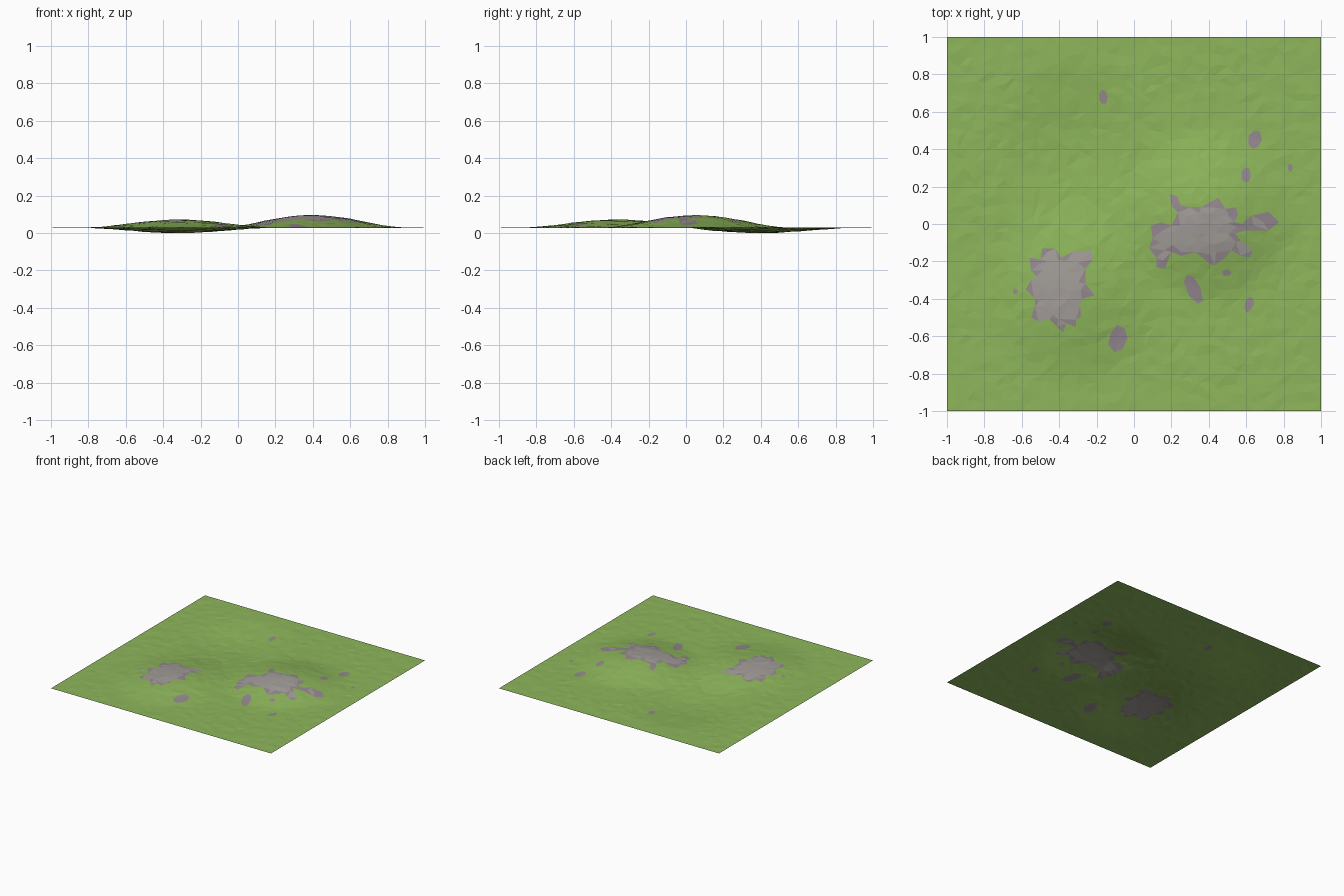
import bpy, math, random
from mathutils import Vector
from mathutils.geometry import delaunay_2d_cdt

if "Cube" in bpy.data.objects:
    bpy.data.objects.remove(bpy.data.objects["Cube"])

random.seed(4)

# Jagged outlines of the two large rock patches
west_rock = [(-.49, -.13), (-.42, -.13), (-.39, -.18), (-.33, -.15), (-.23, -.14), (-.22, -.19),
             (-.26, -.24), (-.26, -.32), (-.21, -.38), (-.28, -.40), (-.29, -.44), (-.28, -.49),
             (-.31, -.51), (-.31, -.55), (-.36, -.53), (-.38, -.58), (-.41, -.55), (-.45, -.51),
             (-.51, -.52), (-.55, -.50), (-.53, -.44), (-.53, -.40), (-.58, -.35), (-.55, -.30),
             (-.52, -.28), (-.55, -.25), (-.56, -.18), (-.50, -.19)]
east_rock = [(.19, .16), (.23, .15), (.25, .10), (.30, .09), (.36, .09), (.45, .14), (.49, .08),
             (.545, .09), (.555, .05), (.535, .01), (.58, 0), (.63, .045), (.72, .065),
             (.775, .01), (.72, -.035), (.60, -.035), (.54, -.05), (.57, -.09), (.635, -.14),
             (.62, -.18), (.57, -.17), (.52, -.14), (.49, -.18), (.43, -.22), (.40, -.21),
             (.33, -.15), (.25, -.17), (.20, -.15), (.165, -.24), (.12, -.23), (.12, -.18),
             (.08, -.13), (.10, -.08), (.09, -.01), (.145, .01), (.20, -.01), (.235, .06), (.20, .10)]

# Small loose patches: centre x, y, half width, half height, slant
small_rocks = [(-.165, .68, .025, .04, 0), (.645, .45, .037, .053, .1), (.60, .26, .026, .042, 0),
               (.835, .30, .013, .022, 0), (-.085, -.61, .05, .072, .1), (.32, -.35, .04, .078, -.4),
               (.495, -.26, .025, .02, 0), (.615, -.43, .025, .042, .2), (-.635, -.36, .014, .015, 0)]

# Hills and hollow: centre x, y, height, radius
mounds = [(.40, .05, .067, .5), (-.32, -.37, .043, .5), (-.32, .40, -.028, .5)]


def height(x, y):
    z = .03
    for cx, cy, h, r in mounds:
        z += h * max(0, 1 - ((x - cx) ** 2 + (y - cy) ** 2) / r ** 2) ** 2
    return z


def blob(cx, cy, rx, ry, slant, n=7):
    pts = []
    for i in range(n):
        a = math.tau * i / n
        k = random.uniform(.9, 1.1)
        dy = ry * k * math.sin(a)
        pts.append((cx + rx * k * math.cos(a) + slant * dy, cy + dy))
    return pts


def sides(loop):
    return zip(loop, loop[1:] + loop[:1])


def inside(x, y, loop):
    hit = False
    for (ax, ay), (bx, by) in sides(loop):
        if (ay > y) != (by > y) and x < ax + (y - ay) * (bx - ax) / (by - ay):
            hit = not hit
    return hit


def gap(x, y, loop):
    best = 9
    for a, b in sides(loop):
        dx, dy = b[0] - a[0], b[1] - a[1]
        t = ((x - a[0]) * dx + (y - a[1]) * dy) / (dx * dx + dy * dy)
        t = min(1, max(0, t))
        best = min(best, math.hypot(x - a[0] - t * dx, y - a[1] - t * dy))
    return best


outlines = [west_rock, east_rock] + [blob(*s) for s in small_rocks]

# Jittered ground points with a straight border, kept clear of the outlines
N = 40
points = []
for i in range(N + 1):
    for j in range(N + 1):
        x, y = -1 + 2 * i / N, -1 + 2 * j / N
        if 0 < i < N:
            x += random.uniform(-.015, .015)
        if 0 < j < N:
            y += random.uniform(-.015, .015)
        if min(gap(x, y, o) for o in outlines) > .018:
            points.append((x, y))

# Triangulate with the patch outlines kept as edges
edges = []
for outline in outlines:
    n, k = len(outline), len(points)
    edges += [(k + i, k + (i + 1) % n) for i in range(n)]
    points += outline
flat, _, tris, _, _, _ = delaunay_2d_cdt([Vector(p) for p in points], edges, [], 0, 1e-5)

verts = []
for p in flat:
    fixed = max(abs(p.x), abs(p.y)) > .999 or min(gap(p.x, p.y, o) for o in outlines) < .005
    verts.append((p.x, p.y, height(p.x, p.y) + (0 if fixed else random.uniform(-.002, .002))))
low = min(v[2] for v in verts)
verts = [(x, y, z - low) for x, y, z in verts]

# Terrain sheet with all normals up
faces = []
for t in tris:
    a, b, c = (flat[i] for i in t)
    faces.append(t if (b - a).cross(c - a) > 0 else t[::-1])
mesh = bpy.data.meshes.new("terrain")
mesh.from_pydata(verts, [], faces)
terrain = bpy.data.objects.new("terrain", mesh)
bpy.context.collection.objects.link(terrain)

for name, rgb in [("grass green", (.27, .47, .105)), ("rock grey", (.36, .335, .315)),
                  ("rock rim mauve", (.30, .25, .28))]:
    mat = bpy.data.materials.new(name)
    mat.diffuse_color = (*rgb, 1)
    mat.use_nodes = True
    mat.node_tree.nodes["Principled BSDF"].inputs["Base Color"].default_value = mat.diffuse_color
    mesh.materials.append(mat)

# Faces inside an outline are rock, mauve close to the rim
for poly in mesh.polygons:
    x, y, _ = poly.center
    for o in outlines:
        if inside(x, y, o):
            poly.material_index = 2 if len(o) < 9 or gap(x, y, o) < .02 else 1
